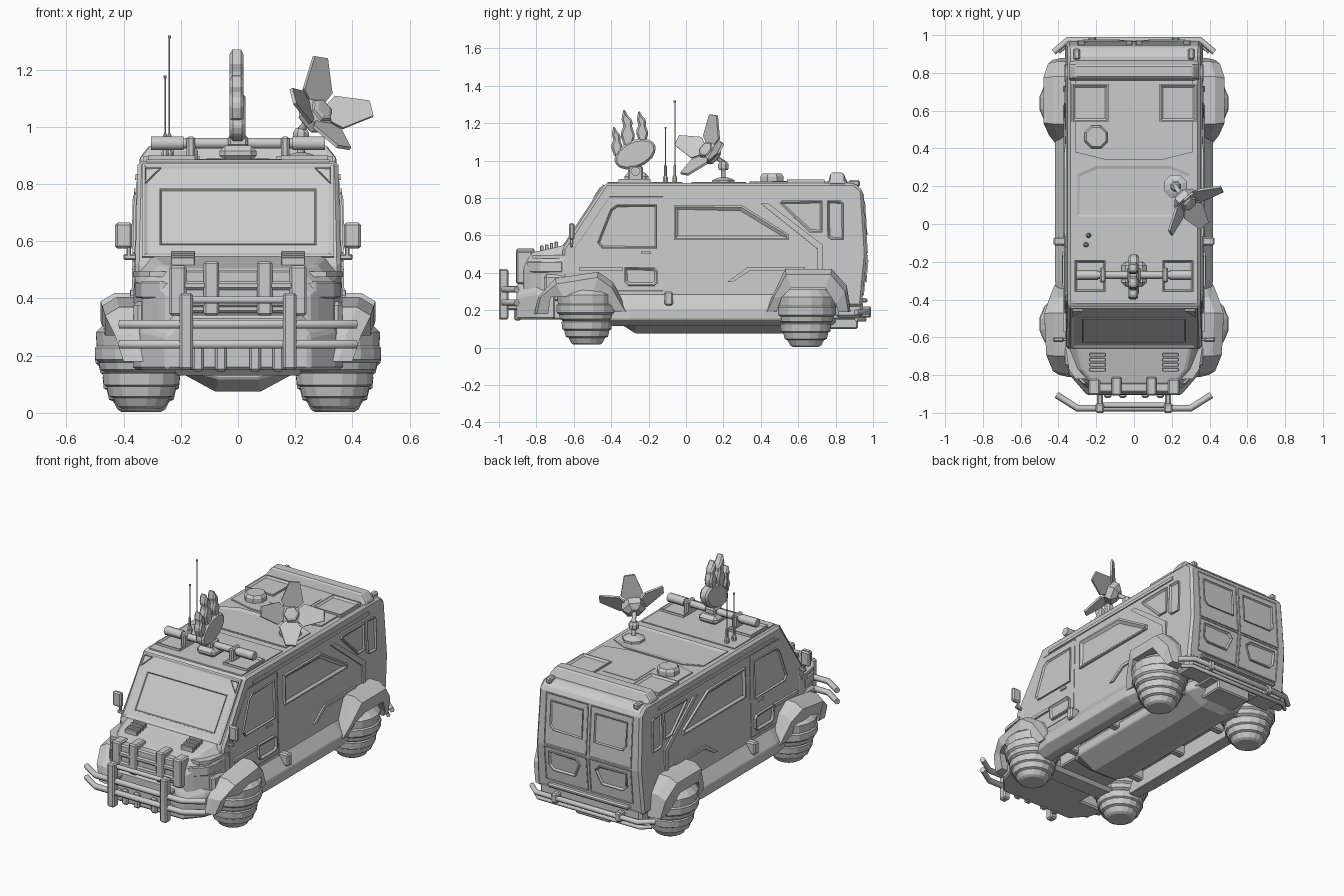
import bpy, bmesh, math
from mathutils import Vector as V

cube = bpy.data.objects.get("Cube")
if cube:
    bpy.data.objects.remove(cube)

grey = bpy.data.materials.new("plain_grey")
grey.use_nodes = True
GREY = (0.6, 0.6, 0.6, 1)
grey.diffuse_color = GREY
grey.node_tree.nodes["Principled BSDF"].inputs["Base Color"].default_value = GREY

X, Y, Z = V((1, 0, 0)), V((0, 1, 0)), V((0, 0, 1))
LEAN = V((-0.024, 0, 1))              # side walls lean in slightly
SIDE = (V((0.372, 0, 0)), Y, LEAN)
ROOF = (V((0, 0, 0.878)), X, Y)
REAR_UP = (V((0, 0.967, 0.5)), -X, V((0, -0.07, 1)))
REAR_LOW = (V((0, 0.967, 0.5)), -X, V((0, 0.1, 1)))
SCREEN = (V((0, -0.66, 0.53)), X, V((0, 0.23, 0.35)).normalized())


def finish(name, bm, mirror=False, bevel=0):
    me = bpy.data.meshes.new(name)
    bm.to_mesh(me)
    bm.free()
    me.materials.append(grey)
    ob = bpy.data.objects.new(name, me)
    bpy.context.collection.objects.link(ob)
    if bevel:
        mod = ob.modifiers.new("bevel", 'BEVEL')
        mod.width, mod.segments = bevel, 1
        mod.limit_method, mod.angle_limit = 'ANGLE', math.radians(30)
    if mirror:
        ob.modifiers.new("mirror", 'MIRROR')
    return ob


def loft(name, sections, mirror=False, bevel=0):
    """Skin closed sections of equal length and cap both ends."""
    bm = bmesh.new()
    rows = [[bm.verts.new(p) for p in s] for s in sections]
    n = len(rows[0])
    for a, b in zip(rows, rows[1:]):
        for i in range(n):
            bm.faces.new((a[i], a[(i + 1) % n], b[(i + 1) % n], b[i]))
    bm.faces.new(rows[0])
    bm.faces.new(rows[-1])
    bmesh.ops.recalc_face_normals(bm, faces=bm.faces)
    return finish(name, bm, mirror, bevel)


def plate(name, pts, plane, depth, frame=0, recess=0, mirror=False, bevel=0):
    """Extrude a flat outline off a plane, with an optional recessed middle."""
    o, u, v = plane
    n = u.cross(v).normalized()
    bm = bmesh.new()
    low = [bm.verts.new(o + u * a + v * b - n * 0.004) for a, b in pts]
    top = [bm.verts.new(p.co + n * (depth + 0.004)) for p in low]
    k = len(pts)
    bm.faces.new(low)
    cap = bm.faces.new(top)
    for i in range(k):
        bm.faces.new((low[i], low[(i + 1) % k], top[(i + 1) % k], top[i]))
    bmesh.ops.recalc_face_normals(bm, faces=bm.faces)
    bm.normal_update()
    if frame:
        bmesh.ops.inset_individual(bm, faces=[cap], thickness=frame * 0.4)
        bmesh.ops.inset_individual(bm, faces=[cap], thickness=frame * 0.6, depth=-recess)
    return finish(name, bm, mirror, bevel)


def rect(a, b, c, d):
    return [(a, c), (b, c), (b, d), (a, d)]


def box(name, x, y, z, mirror=False, bevel=0.008):
    return loft(name, [[(a, b, h) for a, h in rect(*x, *z)] for b in y], mirror, bevel)


def lathe(name, centre, profile, sides=16, axis=Z, mirror=False, turn=0.5):
    a = axis.normalized()
    u = a.orthogonal().normalized()
    w = a.cross(u)
    ang = [2 * math.pi * (i + turn) / sides for i in range(sides)]
    return loft(name, [[V(centre) + a * h + (u * math.cos(t) + w * math.sin(t)) * r
                        for t in ang] for r, h in profile], mirror)


def tube(name, path, r):
    cu = bpy.data.curves.new(name, 'CURVE')
    cu.dimensions, cu.bevel_depth, cu.bevel_resolution = '3D', r, 1
    cu.use_fill_caps = True
    sp = cu.splines.new('POLY')
    sp.points.add(len(path) - 1)
    for p, q in zip(sp.points, path):
        p.co = (*q, 1)
    cu.materials.append(grey)
    ob = bpy.data.objects.new(name, cu)
    bpy.context.collection.objects.link(ob)


def sym(path):
    """Complete a half path (centre outward, +x) across the middle."""
    return [(-x, y, z) for x, y, z in reversed(path)] + path


# Cabin shell
prof = [(-.66, .22), (-.66, .53), (-.43, .88), (.9, .88), (.945, .84), (.967, .5), (.94, .22)]
loft("cabin", [[(s * (.372 - .024 * z), y, z) for y, z in prof] for s in (-1, 1)], bevel=.014)

# Hood and nose
def nose(y, w, top, low):
    return [(-w, y, low), (-w, y, top - .07), (.06 - w, y, top),
            (w - .06, y, top), (w, y, top - .07), (w, y, low)]
loft("hood", [nose(-.64, .362, .55, .25), nose(-.77, .335, .52, .25),
              nose(-.84, .28, .505, .25), nose(-.87, .25, .48, .25)], bevel=.008)
loft("nose_bumper", [nose(-.7, .37, .36, .15), nose(-.8, .34, .36, .15),
                     nose(-.905, .25, .34, .15)], bevel=.01)
for i in range(4):
    box("hood_vent", (.15, .235), (-.78 + i * .026, -.762 + i * .026),
        (.5, .545 + i * .007), True, .003)
loft("headlight", [rect3 for rect3 in ([(a, y, h) for a, h in rect(.2, w, .4, .46)]
                                       for y, w in ((-.85, .27), (-.78, .338), (-.66, .36)))],
     True, .006)
loft("brow", [[(a, y, h) for a, h in rect(.2, w, .475, .495)]
              for y, w in ((-.82, .31), (-.77, .345), (-.62, .367))], True)
box("cheek", (.3, .365), (-.76, -.6), (.27, .39), True, .015)

# Windscreen
plate("windscreen", rect(-.335, .335, .015, .405), SCREEN, .008, .025, .006)
plate("windscreen_glass", rect(-.275, .275, .066, .3), SCREEN, .008, .012, .008)
plate("windscreen_corner", [(.27, .385), (.325, .32), (.325, .385)], SCREEN, .013,
      .006, .004, True)

# Grille and bull bars
box("grille", (-.24, .24), (-.892, -.84), (.35, .5))
box("grille_post", (.066, .12), (-.908, -.81), (.34, .53), True)
box("grille_end", (.18, .24), (-.905, -.82), (.34, .515), True)
for z in (.37, .43):
    box("grille_slat", (-.22, .22), (-.903, -.88), (z, z + .03))
for z in (.24, .31):
    tube("bull_bar", sym([(.3, -.975, z), (.41, -.905, z)]), .018)
box("bull_post", (.158, .204), (-1, -.95), (.15, .42), True)
tube("bull_top_bar", sym([(.17, -.96, .395)]), .014)
for z in (.2, .3):
    box("bull_mount", (.165, .197), (-.96, -.85), (z, z + .03), True)
for x in (.04, .12):
    box("nose_tab", (x, x + .04), (-.92, -.88), (.145, .24), True)

# Side windows and trim
plate("door_seam", [(-.6, .3), (-.12, .3), (-.12, .81), (-.41, .81), (-.6, .53)],
      SIDE, .003, .006, .002, True)
plate("door_window", [(-.475, .56), (-.45, .53), (-.155, .53), (-.155, .765), (-.37, .765),
                      (-.405, .74)], SIDE, .01, .014, .008, True)
plate("long_window", [(-.065, .575), (.55, .575), (.55, .605), (.3, .76), (-.065, .76)],
      SIDE, .014, .03, .012, True)
plate("corner_window", [(.5, .77), (.66, .615), (.73, .615), (.73, .785), (.51, .785)],
      SIDE, .01, .018, .009, True)
plate("rear_side_window", [(.755, .59), (.775, .575), (.845, .575), (.845, .77), (.83, .785),
                           (.755, .785)], SIDE, .01, .016, .009, True)
plate("diagonal_rib", [(.4, .77), (.44, .77), (.73, .55), (.73, .42), (.7, .42), (.7, .53)],
      SIDE, .01, mirror=True)
plate("lower_trim", [(.22, .35), (.25, .35), (.34, .41), (.62, .41), (.64, .43), (.33, .43)],
      SIDE, .01, mirror=True)
plate("step_rail", rect(-.57, -.34, .41, .43), SIDE, .014, mirror=True)
plate("step_box", [(-.33, .35), (-.31, .33), (-.17, .33), (-.15, .35), (-.15, .41),
                   (-.17, .43), (-.33, .43)], SIDE, .016, .02, .01, True)
plate("door_handle", rect(-.24, -.19, .5, .512), SIDE, .01, mirror=True)
plate("roof_edge", rect(-.36, .78, .815, .835), SIDE, .007, mirror=True)

# Sills
def sill(y, k):
    return [(x, y, z) for x, z in ((.3, .115), (.36, .115), (.40 + k, .15), (.40 + k, .21),
                                   (.365, .285), (.3, .285))]
loft("sill", [sill(-.42, 0), sill(-.3, .018), sill(.42, .018), sill(.55, 0)], True, .004)
box("sill_clip", (.36, .425), (-.115, -.07), (.225, .3), True)

# Arched fenders: path points (y, z) with outward reach
def fender(name, path, cy):
    rows = []
    for y, z, x in path:
        iy, iz = cy + (y - cy) * .72, z - (.1 if z > .3 else 0)
        my, mz = cy + (y - cy) * .95, z - (.03 if z > .3 else 0)
        rows.append([(.3, iy, iz), (x, iy, iz), (x, my, mz), (x - .05, y, z), (.3, y, z)])
    loft(name, rows, True)
fender("front_fender", [(-.81, .18, .40), (-.79, .27, .43), (-.7, .37, .465), (-.47, .405, .475),
                        (-.39, .35, .45), (-.31, .19, .42)], -.55)
fender("rear_fender", [(.42, .19, .42), (.46, .27, .45), (.53, .42, .48), (.78, .42, .48),
                       (.86, .33, .455), (.88, .19, .43)], .65)

# Domed pods under each fender
pod = [(.07, .003), (.085, .012), (.1, .04), (.115, .046), (.123, .08), (.134, .086),
       (.138, .125), (.13, .13), (.146, .14), (.152, .165), (.164, .175), (.166, .215),
       (.158, .222), (.162, .27), (.12, .31)]
lathe("front_pod", (.338, -.53, .012), pod, mirror=True)
lathe("rear_pod", (.338, .64, 0), pod, mirror=True)

# Underside: keel, chassis and cross members with open bays beside them
loft("keel", [[(-w, y, .2), (-w, y, .14), (-w * .4, y, z), (w * .4, y, z), (w, y, .14),
               (w, y, .2)] for y, w, z in ((-.34, .17, .12), (-.27, .2, .075), (.72, .2, .075),
                                           (.8, .17, .12))], bevel=.006)
box("chassis", (-.18, .18), (-.85, .92), (.15, .26))
for y in (-.3, .08, .44):
    box("cross_member", (-.34, .34), (y - .025, y + .025), (.16, .25))
for y in (-.53, .64):
    box("axle_block", (-.24, .24), (y - .07, y + .07), (.13, .23), bevel=.02)

# Rear doors and bumper
plate("rear_door_upper", rect(.008, .3, .005, .32), REAR_UP, .006, .008, .003, True)
plate("rear_door_lower", rect(.008, .3, -.22, -.005), REAR_LOW, .006, .008, .003, True)
plate("rear_window", [(.04, .1), (.24, .1), (.265, .13), (.265, .28), (.04, .28)],
      REAR_UP, .01, .012, .007, True)
plate("rear_panel", [(.05, -.06), (.09, -.15), (.24, -.15), (.27, -.12), (.27, -.03), (.08, -.03)],
      REAR_LOW, .012, .016, .009, True)
tube("rear_bar", sym([(.35, .975, .19), (.425, .91, .19)]), .016)
tube("rear_lower_bar", sym([(.35, .955, .15), (.4, .91, .15)]), .012)
box("rear_bumper", (-.35, .35), (.8, .945), (.16, .25), bevel=.015)
box("rear_bar_mount", (.2, .24), (.92, .99), (.16, .22), True)
box("tow_block", (-.12, .12), (.76, .92), (.1, .17))
box("rear_step", (-.28, .28), (.92, .97), (.24, .265))

# Roof
loft("roof_lip", [[(x, y, z) for y, z in ((.755, .87), (.775, h), (.84, h), (.87, .87))]
                  for x, h in ((-.345, .89), (-.31, .935), (.31, .935), (.345, .89))], bevel=.006)
box("marker_lamp", (.285, .32), (.87, .93), (.86, .895), True)
plate("roof_rear_panel", [(-.31, .38), (-.15, .34), (.15, .34), (.31, .38), (.31, .76),
                          (-.31, .76)], ROOF, .01)
plate("roof_mid_panel", [(-.31, .03), (.31, .03), (.31, .27), (.2, .32), (-.2, .32), (-.31, .27)],
      ROOF, .007, .03, .005)
plate("roof_front_panel", rect(-.32, .32, -.42, -.02), ROOF, .008)
plate("roof_hatch", rect(.135, .33, .54, .74), ROOF, .02, .025, .01, True)
plate("roof_centre_panel", rect(-.11, .11, .46, .66), ROOF, .013)
plate("rack_pad", rect(.15, .315, -.36, -.19), ROOF, .022, .018, .01, True)
lathe("round_hatch", (-.2, .46, .88), [(.066, 0), (.066, .035), (.055, .05)], 8)

# Light bar
tube("light_bar", [(-.3, -.27, .943), (.3, -.27, .943)], .021)
for s in (-1, 1):
    tube("lamp", [(s * .19, -.27, .943), (s * .305, -.27, .943)], .027)
box("lamp_bracket", (.15, .18), (-.31, -.23), (.88, .967), True)

# Roof ornament: tilted disc with three flames
MID = (V((-.026, 0, 0)), Y, Z)
box("ornament_base", (-.065, .065), (-.33, -.2), (.88, .935), bevel=.02)
box("ornament_neck", (-.035, .035), (-.31, -.23), (.93, .97))
disc = []
for i in range(14):
    t = i * math.pi / 7
    a, b = .12 * math.cos(t), .074 * math.sin(t)
    disc.append((-.272 + a * .9 - b * .42, 1.035 + a * .42 + b * .9))
plate("ornament_disc", disc, MID, .052, bevel=.012)
flame = [(-.01, -.05), (.03, -.045), (.046, .015), (.03, .06), (.032, .095), (.008, .12),
         (-.015, .16), (-.027, .1), (-.016, .065), (-.034, .02)]
for y, z, k in ((-.375, 1.06, .8), (-.318, 1.12, 1), (-.24, 1.135, .85)):
    plate("flame", [(y + a * k, z + b * k) for a, b in flame], MID, .046, bevel=.01)

# Antennas
for x, y, h in ((-.24, -.06, 1.32), (-.255, -.11, 1.18)):
    lathe("antenna", (x, y, 0), [(.014, .88), (.014, .91), (.008, .92), (.008, .97), (.003, .98),
                                 (.003, h - .01), (.006, h - .01), (.006, h)], 8)

# Four-petal dish
hub = V((.27, .13, 1.04))
axis = V((.61, -.63, .47)).normalized()
right = V((.76, .64, -.12))
right = (right - axis * right.dot(axis)).normalized()
up = axis.cross(right)
lathe("dish_base", (.22, .2, .88), [(.065, 0), (.065, .014), (.04, .025), (.02, .03)], 8)
tube("dish_mast", [(.22, .2, .89), (.22, .2, .99), tuple(hub - axis * .03)], .014)
lathe("dish_joint", (.22, .2, .95), [(.026, 0), (.03, .01), (.03, .03), (.02, .045)], 8)
lathe("dish_hub", hub, [(.035, -.04), (.068, -.015), (.068, .025), (.045, .035), (.042, .045),
                        (.028, .05)], 6, axis)
for d in (right, up, -right, -up):
    v = (d + axis * .52).normalized()
    plate("dish_petal", [(-.035, .05), (.035, .05), (.064, .085), (.03, .205), (-.03, .205),
                         (-.064, .085)], (hub, d.cross(axis), v), .008)

# Wing mirrors
box("mirror", (.37, .43), (-.625, -.597), (.575, .665), True)
box("mirror_arm", (.345, .4), (-.62, -.603), (.535, .555), True, .004)
box("mirror_stem", (.375, .39), (-.62, -.603), (.54, .6), True, .003)
